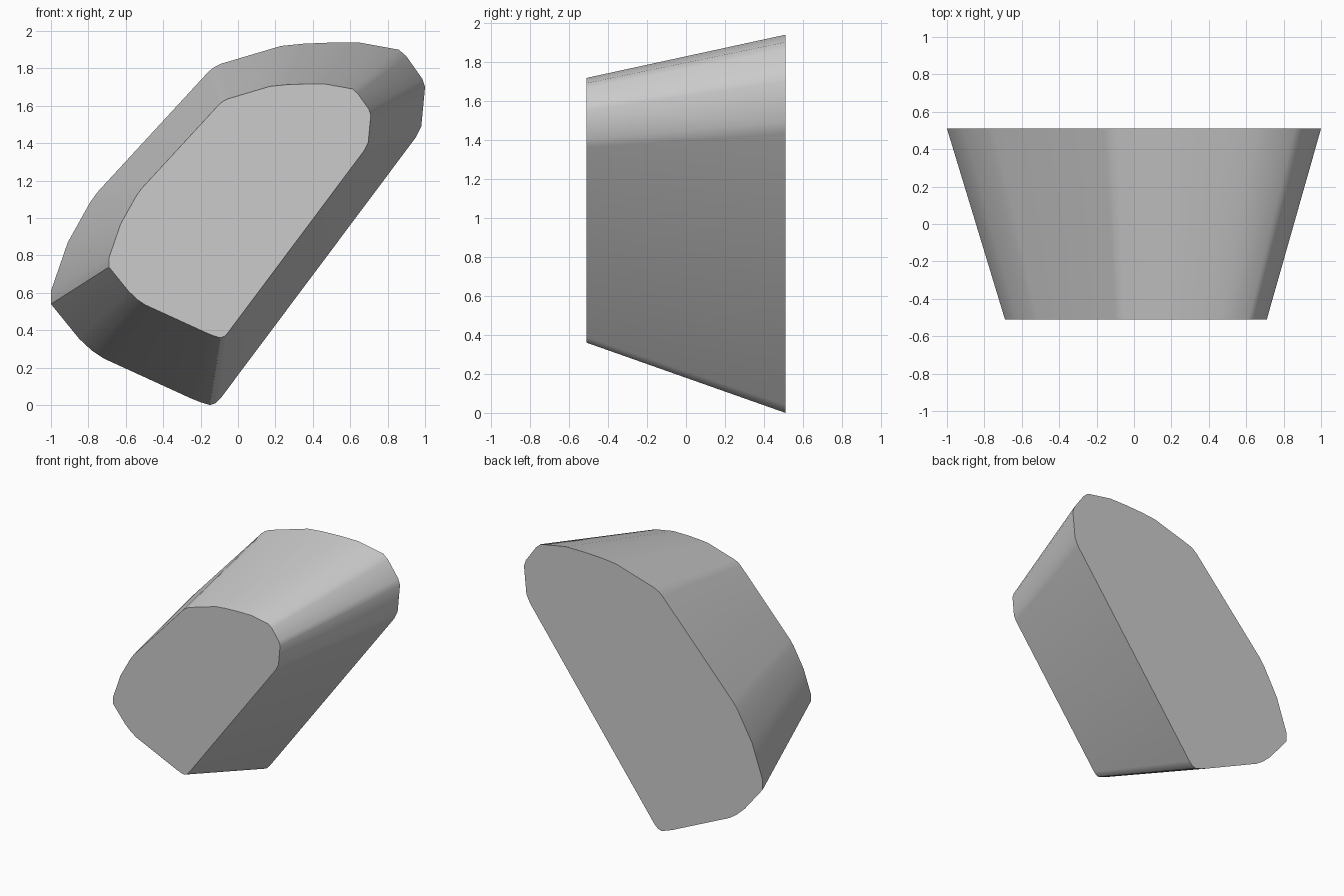
import bpy, bmesh, math

if "Cube" in bpy.data.objects:
    bpy.data.objects.remove(bpy.data.objects["Cube"])

# Rounded outline of the large back face (x, z), clockwise from the bottom tip
OUTLINE = [(-0.15, 0.0), (-0.20, 0.015), (-0.25, 0.035), (-0.72, 0.25),
           (-0.78, 0.29), (-0.85, 0.355), (-1.0, 0.54), (-1.0, 0.61),
           (-0.91, 0.87), (-0.79, 1.085), (-0.75, 1.14), (-0.16, 1.78),
           (-0.13, 1.805), (-0.09, 1.825), (0.23, 1.92), (0.35, 1.932),
           (0.50, 1.938), (0.65, 1.938), (0.86, 1.90), (0.90, 1.865),
           (0.985, 1.745), (1.0, 1.70), (0.98, 1.49), (0.95, 1.43),
           (-0.09, 0.04), (-0.12, 0.01)]
HALF_DEPTH = 0.51
TAPER, SHIFT_X, SHIFT_Z = 0.7, 0.01, 0.36   # front face is a scaled copy

grey = bpy.data.materials.new("stone grey")
grey.diffuse_color = (0.6, 0.6, 0.6, 1)
grey.use_nodes = True
grey.node_tree.nodes["Principled BSDF"].inputs["Base Color"].default_value = grey.diffuse_color

# Tapered block: two caps joined by a band of side faces
bm = bmesh.new()
back = [bm.verts.new((x, HALF_DEPTH, z)) for x, z in OUTLINE]
front = [bm.verts.new((x * TAPER + SHIFT_X, -HALF_DEPTH, z * TAPER + SHIFT_Z))
         for x, z in OUTLINE]
bm.faces.new(back)
bm.faces.new(front[::-1])
n = len(OUTLINE)
for i in range(n):
    j = (i + 1) % n
    bm.faces.new((back[j], back[i], front[i], front[j]))
bmesh.ops.recalc_face_normals(bm, faces=bm.faces[:])

mesh = bpy.data.meshes.new("tapered_block")
bm.to_mesh(mesh)
bm.free()
mesh.materials.append(grey)
block = bpy.data.objects.new("tapered_block", mesh)
bpy.context.collection.objects.link(block)

# Smooth the rounded rim, keep the cap edges sharp
bpy.context.view_layer.objects.active = block
block.select_set(True)
bpy.ops.object.shade_smooth_by_angle(angle=math.radians(30))
